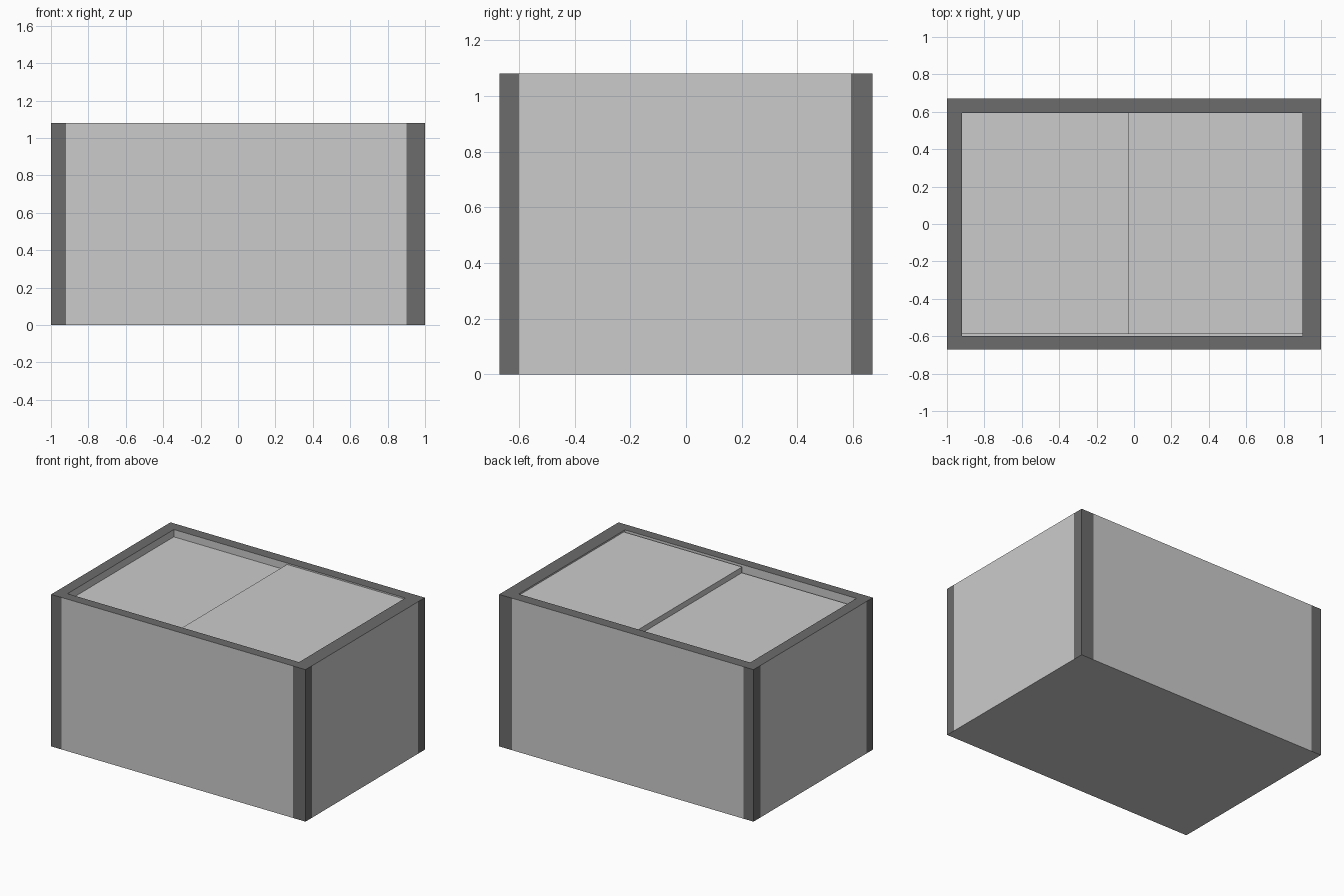
import bpy, bmesh
from mathutils import Vector

if "Cube" in bpy.data.objects:
    bpy.data.objects.remove(bpy.data.objects["Cube"])

W, D, H = 1.0, 0.67, 1.08           # half width, half depth, height
XS = (-W, -0.92, 0.90, W)           # outer and inner wall lines
YS = (-D, -0.60, 0.593, D)


def link_mesh(name, bm):
    bmesh.ops.recalc_face_normals(bm, faces=bm.faces)
    me = bpy.data.meshes.new(name)
    bm.to_mesh(me)
    bm.free()
    ob = bpy.data.objects.new(name, me)
    bpy.context.collection.objects.link(ob)
    return ob


def raise_faces(bm, faces, dz):
    res = bmesh.ops.extrude_face_region(bm, geom=faces)["geom"]
    verts = [g for g in res if isinstance(g, bmesh.types.BMVert)]
    bmesh.ops.translate(bm, verts=verts, vec=(0, 0, dz))


def box(name, x0, x1, y0, y1, z0, z1):
    bm = bmesh.new()
    bmesh.ops.create_cube(bm, size=1)
    bmesh.ops.scale(bm, verts=bm.verts, vec=(x1 - x0, y1 - y0, z1 - z0))
    bmesh.ops.translate(bm, verts=bm.verts,
                        vec=Vector((x0 + x1, y0 + y1, z0 + z1)) / 2)
    return link_mesh(name, bm)


# Cabinet: 3 x 3 grid raised to full height, middle cell sunk as the tub
bm = bmesh.new()
grid = [[bm.verts.new((x, y, 0)) for y in YS] for x in XS]
cells = [bm.faces.new((grid[i][j], grid[i + 1][j], grid[i + 1][j + 1], grid[i][j + 1]))
         for i in range(3) for j in range(3)]
raise_faces(bm, cells, H)
centre = [f for f in bm.faces if f.calc_center_median().z > H - 0.01
          and abs(f.calc_center_median().x) < 0.5
          and abs(f.calc_center_median().y) < 0.5]
raise_faces(bm, centre, -(H - 0.08))
bmesh.ops.delete(bm, geom=centre, context='FACES_ONLY')   # open the tub
cabinet = link_mesh("cabinet", bm)

# Darker trim on the top rim and the corner strips
trim = bpy.data.materials.new("trim_grey")
trim.diffuse_color = (0.15, 0.15, 0.15, 1)
trim.use_nodes = True
trim.node_tree.nodes["Principled BSDF"].inputs["Base Color"].default_value = trim.diffuse_color
shell = bpy.data.materials.new("shell_grey")
shell.diffuse_color = (0.8, 0.8, 0.8, 1)
shell.use_nodes = True
shell.node_tree.nodes["Principled BSDF"].inputs["Base Color"].default_value = shell.diffuse_color
cabinet.data.materials.append(shell)
cabinet.data.materials.append(trim)
for p in cabinet.data.polygons:
    c = p.center
    corner = abs(c.x) > 0.92 and abs(c.y) > 0.61 and c.z > 0.01
    if corner or c.z > H - 0.01:
        p.material_index = 1

# Two sliding lids, the right one running above the left one
for lid in (box("left_lid", -0.92, 0.0, -0.588, 0.593, 1.0, 1.028),
            box("right_lid", -0.03, 0.90, -0.588, 0.593, 1.03, 1.07)):
    lid.data.materials.append(shell)
